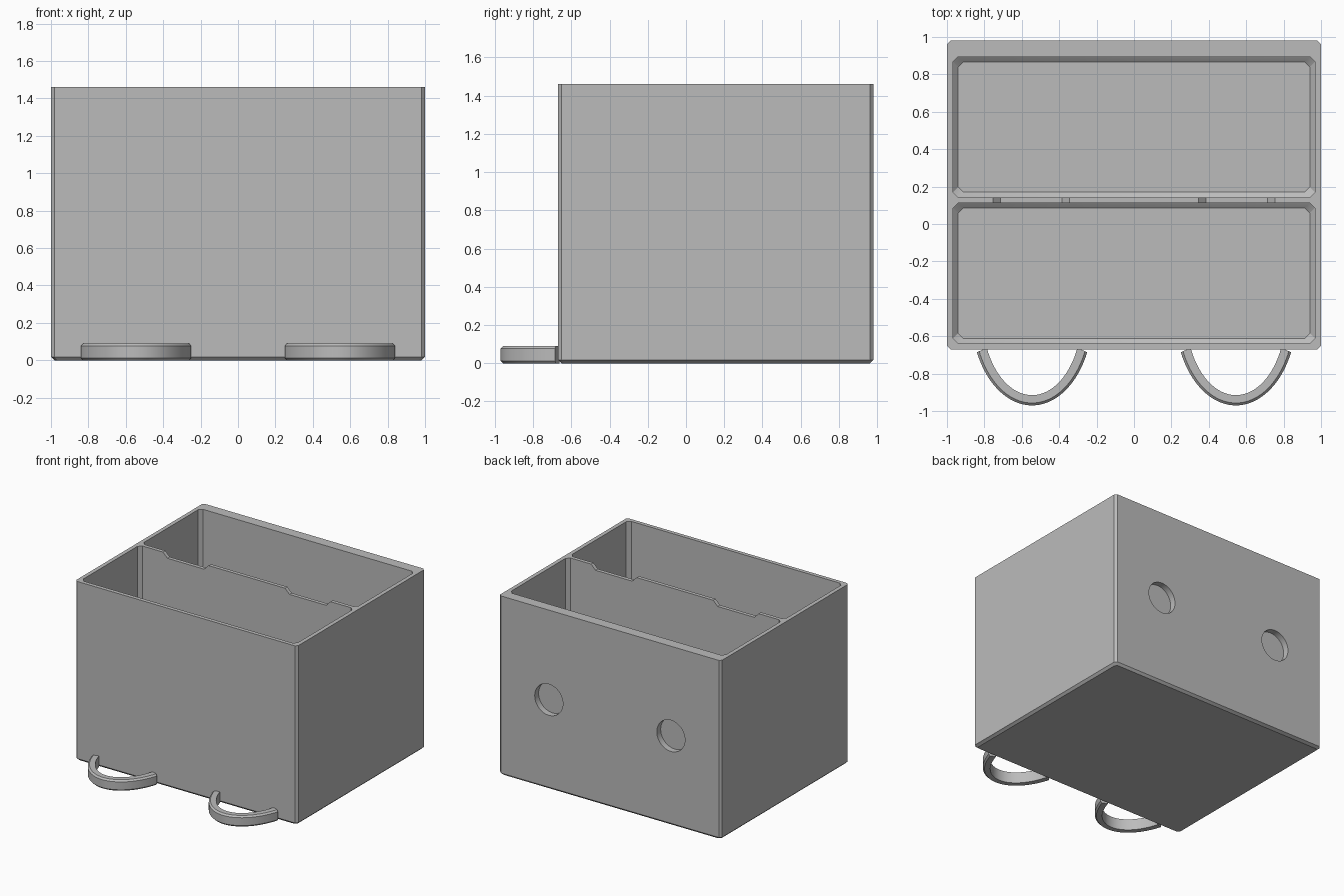
import bpy, bmesh, math
from mathutils import Matrix

cube = bpy.data.objects.get("Cube")
if cube:
    bpy.data.objects.remove(cube, do_unlink=True)

grey = bpy.data.materials.new("plain_grey")
grey.use_nodes = True
grey.diffuse_color = (0.5, 0.5, 0.5, 1)
grey.node_tree.nodes["Principled BSDF"].inputs["Base Color"].default_value = (0.5, 0.5, 0.5, 1)


def make_object(name, bm):
    bmesh.ops.recalc_face_normals(bm, faces=bm.faces)
    mesh = bpy.data.meshes.new(name)
    bm.to_mesh(mesh)
    bm.free()
    mesh.materials.append(grey)
    obj = bpy.data.objects.new(name, mesh)
    bpy.context.collection.objects.link(obj)
    return obj


def smooth(obj):
    bpy.ops.object.select_all(action="DESELECT")
    obj.select_set(True)
    bpy.context.view_layer.objects.active = obj
    bpy.ops.object.shade_smooth_by_angle(angle=math.radians(30))


def bridge(bm, rings, closed=False):
    """Skin consecutive vertex rings, capping the ends."""
    n = len(rings[0])
    for a, b in zip(rings, rings[1:]):
        for i in range(n):
            j = (i + 1) % n
            bm.faces.new((a[i], a[j], b[j], b[i]))
    bm.faces.new(rings[0])
    bm.faces.new(rings[-1])


def chamfered_block(name, x, y0, y1, z0, z1, c):
    """Block with chamfered upright and bottom edges, square at the top."""
    bm = bmesh.new()
    rings = []
    for z, d in ((z0, c), (z0 + c, 0), (z1, 0)):
        X, lo, hi = x - d, y0 + d, y1 - d
        outline = [(-X + c, lo), (X - c, lo), (X, lo + c), (X, hi - c),
                   (X - c, hi), (-X + c, hi), (-X, hi - c), (-X, lo + c)]
        rings.append([bm.verts.new((px, py, z)) for px, py in outline])
    bridge(bm, rings)
    return make_object(name, bm)


def cut(target, cutter):
    mod = target.modifiers.new("cut", "BOOLEAN")
    mod.operation = "DIFFERENCE"
    mod.solver = "EXACT"
    mod.object = cutter
    bpy.ops.object.select_all(action="DESELECT")
    target.select_set(True)
    bpy.context.view_layer.objects.active = target
    bpy.ops.object.modifier_apply(modifier=mod.name)
    bpy.data.objects.remove(cutter, do_unlink=True)


# Outer box with two compartments
TOP, FRONT, BACK = 1.46, -0.67, 0.98
box = chamfered_block("divided_box", 1, FRONT, BACK, 0, TOP, 0.018)
for y0, y1 in ((-0.638, 0.113), (0.143, 0.894)):
    cut(box, chamfered_block("compartment_cutter", 0.967, y0, y1, 0.035, TOP + 0.1, 0.027))

for side in (-1, 1):
    # Shallow sloped notch in the top of the divider
    bm = bmesh.new()
    profile = [(-0.165, -0.04), (0.165, -0.04), (0.205, 0), (0.205, 0.1), (-0.205, 0.1), (-0.205, 0)]
    bridge(bm, [[bm.verts.new((side * 0.55 + x, y, TOP + z)) for x, z in profile] for y in (0.08, 0.18)])
    cut(box, make_object("notch_cutter", bm))

    # Blind round recess in the back wall
    bm = bmesh.new()
    place = Matrix.Translation((side * 0.55, BACK, TOP / 2)) @ Matrix.Rotation(math.pi / 2, 4, "X")
    bmesh.ops.create_cone(bm, cap_ends=True, segments=48, radius1=0.127, radius2=0.127,
                          depth=0.1, matrix=place)
    cut(box, make_object("recess_cutter", bm))
smooth(box)

# Elliptical loops at the foot of the front, with chamfered outer rims
HEIGHT, RIM, CENTRE_Y = 0.09, 0.013, -0.48
for name, side in (("right_loop", -1), ("left_loop", 1)):
    bm = bmesh.new()
    section = [(1, 0, 0), (1, 0, HEIGHT), (0, RIM, HEIGHT), (0, 0, HEIGHT - RIM),
               (0, 0, RIM), (0, RIM, 0)]
    rings = []
    steps = 40
    start = math.asin(0.42)
    for k in range(steps + 1):
        t = math.pi + start + (math.pi - 2 * start) * k / steps
        ring = []
        for inner, inset, z in section:
            a, b = (0.267, 0.435) if inner else (0.325 - inset, 0.49 - inset)
            # Ends stop inside the front wall
            ring.append(bm.verts.new((side * 0.545 + a * math.cos(t),
                                      min(CENTRE_Y + b * math.sin(t), FRONT + 0.02), z)))
        rings.append(ring)
    bridge(bm, rings)
    smooth(make_object(name, bm))
